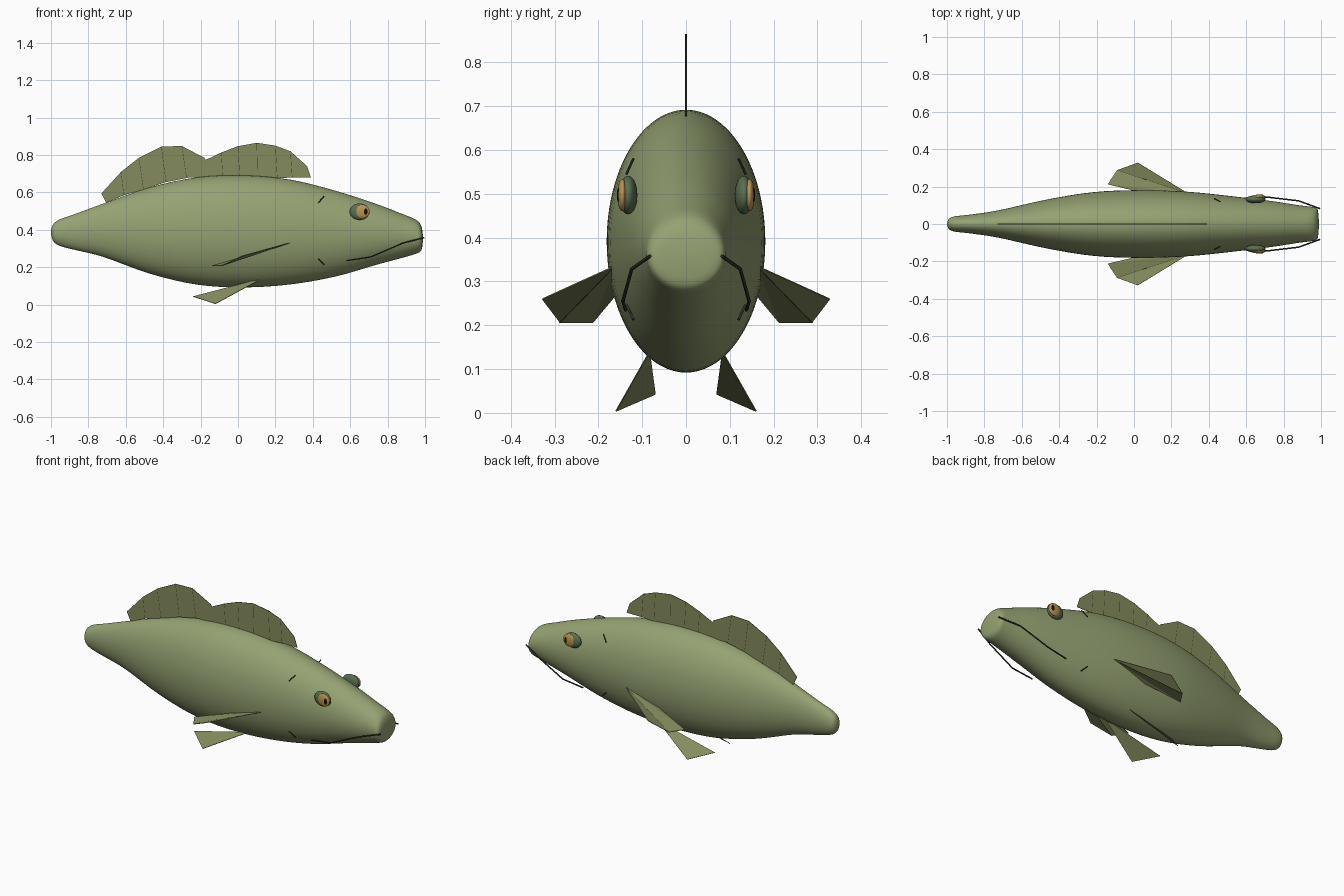
import bpy, bmesh, math
from mathutils import Vector

if "Cube" in bpy.data.objects:
    bpy.data.objects.remove(bpy.data.objects["Cube"])


def material(name, rgb):
    m = bpy.data.materials.new(name)
    m.diffuse_color = (*rgb, 1)
    m.use_nodes = True
    m.node_tree.nodes["Principled BSDF"].inputs["Base Color"].default_value = m.diffuse_color
    return m


GREEN = material("olive_skin", (0.30, 0.36, 0.17))
FIN = material("fin_olive", (0.23, 0.26, 0.11))
DARK = material("dark_line", (0.03, 0.035, 0.02))
SOCKET = material("eye_green", (0.10, 0.16, 0.08))
AMBER = material("iris_amber", (0.50, 0.29, 0.08))
BLACK = material("pupil_black", (0.005, 0.005, 0.005))


def finish(name, bm, mat, smooth=False):
    bmesh.ops.recalc_face_normals(bm, faces=bm.faces)
    for f in bm.faces:
        f.smooth = smooth
    me = bpy.data.meshes.new(name)
    bm.to_mesh(me)
    bm.free()
    me.materials.append(mat)
    ob = bpy.data.objects.new(name, me)
    bpy.context.collection.objects.link(ob)
    return ob


def catmull(pts, steps):
    out = []
    for i in range(len(pts) - 1):
        a, b, c, d = (pts[max(0, min(len(pts) - 1, i + k))] for k in (-1, 0, 1, 2))
        for s in range(steps):
            t = s / steps
            out.append([0.5 * (2 * q + (r - p) * t + (2 * p - 5 * q + 4 * r - u) * t * t
                               + (3 * q - p - 3 * r + u) * t ** 3)
                        for p, q, r, u in zip(a, b, c, d)])
    return out + [list(pts[-1])]


def tube(name, pts, r, mat=DARK):
    cu = bpy.data.curves.new(name, 'CURVE')
    cu.dimensions = '3D'
    cu.bevel_depth = r
    cu.bevel_resolution = 1
    cu.use_fill_caps = True
    sp = cu.splines.new('POLY')
    sp.points.add(len(pts) - 1)
    for p, co in zip(sp.points, pts):
        p.co = (*co, 1)
    cu.materials.append(mat)
    ob = bpy.data.objects.new(name, cu)
    bpy.context.collection.objects.link(ob)


def sheet(name, faces, thick=0.003):
    bm = bmesh.new()
    for f in faces:
        bm.faces.new([bm.verts.new(p) for p in f])
    bmesh.ops.remove_doubles(bm, verts=bm.verts, dist=1e-4)
    ob = finish(name, bm, FIN)
    mod = ob.modifiers.new("thickness", 'SOLIDIFY')
    mod.thickness = thick
    mod.offset = 0


def ball(name, centre, radii, mat):
    bm = bmesh.new()
    bmesh.ops.create_uvsphere(bm, u_segments=32, v_segments=16, radius=1)
    for v in bm.verts:
        v.co = Vector([c + r * k for c, r, k in zip(centre, radii, v.co)])
    finish(name, bm, mat, True)


# Body: elliptical sections as (x, top, bottom, half width)
stations = [(-0.998, 0.405, 0.365, 0.012), (-0.985, 0.433, 0.335, 0.032),
            (-0.95, 0.457, 0.313, 0.042), (-0.87, 0.485, 0.292, 0.051),
            (-0.72, 0.540, 0.255, 0.074), (-0.47, 0.627, 0.165, 0.130),
            (-0.22, 0.680, 0.107, 0.170), (0.03, 0.691, 0.092, 0.181),
            (0.28, 0.668, 0.108, 0.173), (0.52, 0.609, 0.150, 0.149),
            (0.74, 0.538, 0.213, 0.122), (0.87, 0.488, 0.248, 0.102),
            (0.94, 0.460, 0.268, 0.093), (0.97, 0.438, 0.280, 0.088),
            (0.983, 0.410, 0.298, 0.072), (0.988, 0.375, 0.335, 0.025)]
SEG = 96
bm = bmesh.new()
rings = []
for x, top, bot, w in catmull(stations, 4):
    mid, h = (top + bot) / 2, (top - bot) / 2
    rings.append([bm.verts.new((x, w * math.cos(a), mid + h * math.sin(a)))
                  for a in (2 * math.pi * k / SEG for k in range(SEG))])
for r, s in zip(rings, rings[1:]):
    for k in range(SEG):
        j = (k + 1) % SEG
        bm.faces.new((r[k], r[j], s[j], s[k]))
for r, x in ((rings[0], -1.0), (rings[-1], 0.989)):
    tip = bm.verts.new((x, 0, sum(v.co.z for v in r) / SEG))
    for k in range(SEG):
        bm.faces.new((r[k], r[(k + 1) % SEG], tip))
finish("body", bm, GREEN, True)

# Dorsal fins: (top x, top z, base x, base z) for each ray
dorsals = {
    "front_dorsal_fin": [(0.37, 0.74, 0.39, 0.68), (0.28, 0.82, 0.29, 0.68),
                         (0.20, 0.85, 0.21, 0.675), (0.10, 0.865, 0.105, 0.675),
                         (0.00, 0.847, 0.01, 0.675), (-0.09, 0.813, -0.08, 0.675),
                         (-0.18, 0.77, -0.16, 0.675)],
    "rear_dorsal_fin": [(-0.18, 0.785, -0.26, 0.68), (-0.30, 0.848, -0.275, 0.677),
                        (-0.41, 0.845, -0.385, 0.655), (-0.53, 0.785, -0.505, 0.615),
                        (-0.625, 0.71, -0.61, 0.585), (-0.73, 0.595, -0.705, 0.545)]}
for name, rays in dorsals.items():
    faces = []
    for a, b in zip(rays, rays[1:]):
        faces.append([(a[0], 0, a[1]), (b[0], 0, b[1]), (b[2], 0, b[3]), (a[2], 0, a[3])])
    sheet(name, faces)
    for i, (tx, tz, bx, bz) in enumerate(rays[1:-1]):
        tube(f"{name}_ray_{i + 1}", [(tx, 0, tz), (bx, 0, bz)], 0.002)
# web joining the two dorsal fins
sheet("dorsal_fin_web", [[(-0.18, 0, 0.785), (-0.26, 0, 0.68), (-0.16, 0, 0.675), (-0.17, 0, 0.77)]])

# Paired parts on both sides
for side, s in (("left", -1), ("right", 1)):
    def m(*pts):
        return [(x, s * y, z) for x, y, z in pts]

    # pectoral fin, a fan of triangles
    root, p1, p2, p3 = m((0.29, 0.163, 0.335), (0.02, 0.328, 0.26),
                         (-0.09, 0.288, 0.207), (-0.14, 0.212, 0.207))
    inner, = m((0.10, 0.155, 0.275))
    sheet(f"{side}_pectoral_fin", [[root, p1, p2], [root, p2, p3], [root, p3, inner]])
    tube(f"{side}_pectoral_ray", [root, p2], 0.002)

    # pelvic fin
    sheet(f"{side}_pelvic_fin", [m((0.13, 0.083, 0.14), (-0.12, 0.16, 0.004), (-0.24, 0.07, 0.043))])

    # mouth line and gill marks
    tube(f"{side}_mouth_line", m((0.58, 0.138, 0.235), (0.71, 0.144, 0.255),
                                 (0.88, 0.124, 0.328), (0.995, 0.082, 0.358)), 0.004)
    tube(f"{side}_upper_gill_mark", m((0.46, 0.12, 0.58), (0.43, 0.136, 0.545)), 0.003)
    tube(f"{side}_lower_gill_mark", m((0.43, 0.135, 0.245), (0.462, 0.12, 0.213)), 0.003)

    # eye
    ball(f"{side}_eye", *m((0.65, 0.132, 0.497)), (0.053, 0.021, 0.044), SOCKET)
    ball(f"{side}_iris", *m((0.665, 0.145, 0.497)), (0.039, 0.012, 0.037), AMBER)
    ball(f"{side}_pupil", *m((0.681, 0.149, 0.497)), (0.013, 0.009, 0.021), BLACK)
